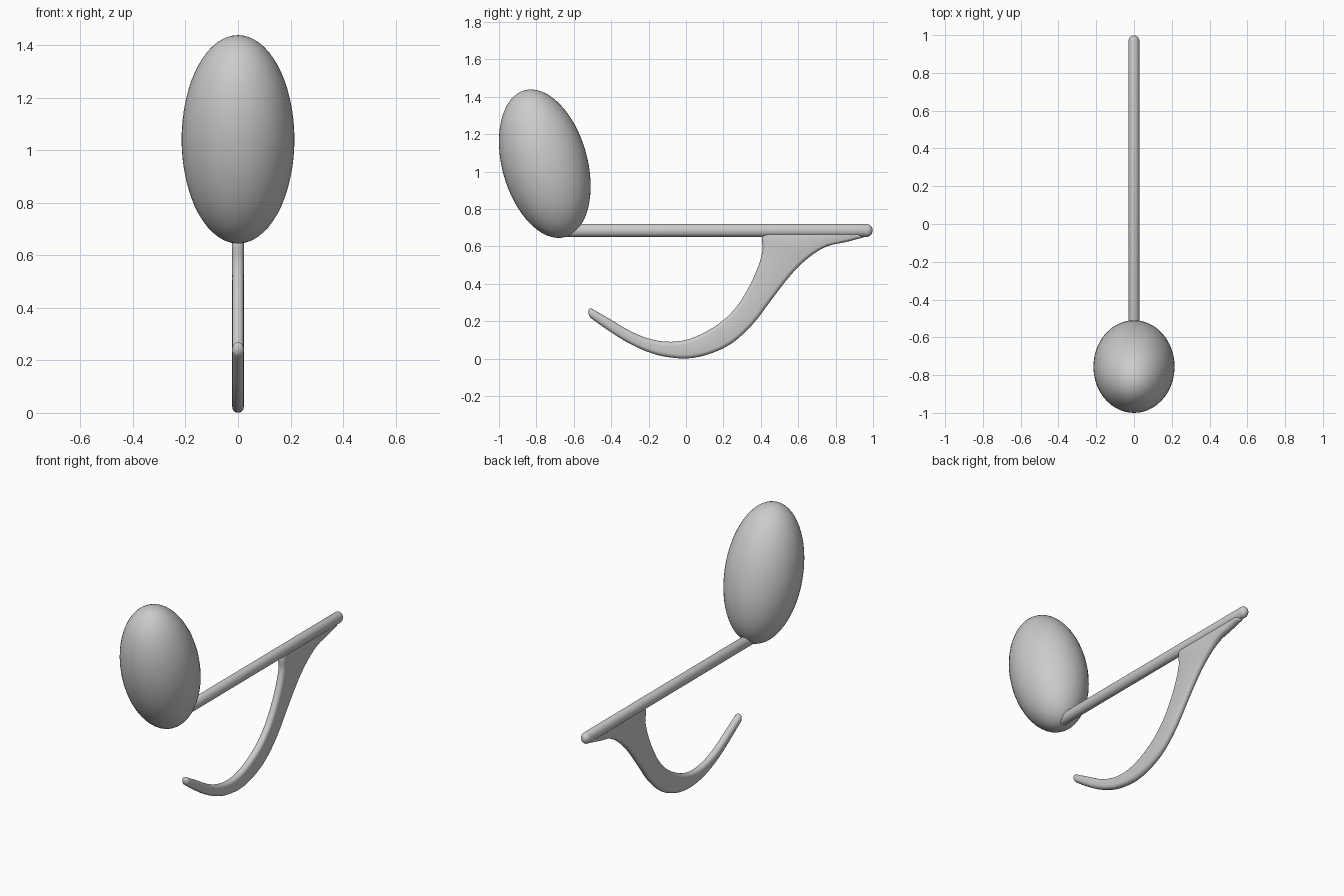
import bpy, bmesh
from math import sin, cos, pi, radians
from mathutils import Vector

if "Cube" in bpy.data.objects:
    bpy.data.objects.remove(bpy.data.objects["Cube"])


def skin(name, rings):
    """Skin a list of equal-length closed rings and cap both ends."""
    bm = bmesh.new()
    vs = [[bm.verts.new(p) for p in ring] for ring in rings]
    n = len(vs[0])
    for a, b in zip(vs, vs[1:]):
        for i in range(n):
            j = (i + 1) % n
            bm.faces.new((a[i], a[j], b[j], b[i]))
    bm.faces.new(vs[0])
    bm.faces.new(vs[-1])
    bmesh.ops.recalc_face_normals(bm, faces=bm.faces[:])
    me = bpy.data.meshes.new(name)
    bm.to_mesh(me)
    bm.free()
    me.shade_smooth()
    ob = bpy.data.objects.new(name, me)
    bpy.context.collection.objects.link(ob)
    return ob


def spline(a, b, c, d, t):
    return 0.5 * (2*b + (c - a)*t + (2*a - 5*b + 4*c - d)*t*t + (3*b - a - 3*c + d)*t**3)


def stadium(inner, outer, r, n=8):
    """Rounded slab section spanning inner to outer in the YZ plane."""
    i, o = Vector(inner), Vector(outer)
    d = o - i
    length = d.length
    d.normalize()
    cap = min(r, length / 2)
    ring = []
    for centre, start in ((o - d * cap, 0), (i + d * cap, pi)):
        for k in range(n + 1):
            a = start + pi * k / n
            p = centre + d * cap * sin(a)
            ring.append((r * cos(a), p.x, p.y))
    return ring


# Tilted ellipsoid lens
bpy.ops.mesh.primitive_uv_sphere_add(segments=48, ring_count=32, radius=1,
                                     location=(0, -0.755, 1.042),
                                     rotation=(radians(15.5), 0, 0))
lens = bpy.context.object
lens.name = "oval_lens"
lens.scale = (0.215, 0.228, 0.407)
bpy.ops.object.shade_smooth()

# Straight arm with rounded ends
Y0, Y1, CAP = -0.665, 0.998, 0.034
stations = [(Y0 + CAP * (1 - cos(a)), sin(a)) for a in [0.05 + k * pi / 14 for k in range(7)]]
stations += [(Y0 + Y1 - y, s) for y, s in reversed(stations)]
skin("straight_arm", [[(0.03 * s * cos(2*pi*k/24), y, 0.685 + 0.035 * s * sin(2*pi*k/24))
                       for k in range(24)] for y, s in stations])

# Curved hook: inner edge y, z and outer edge y, z
pairs = [Vector(p) for p in (
    (-0.505, 0.268, -0.506, 0.215), (-0.40, 0.207, -0.425, 0.157),
    (-0.30, 0.148, -0.32, 0.09), (-0.20, 0.107, -0.21, 0.038),
    (-0.10, 0.09, -0.11, 0.010), (0.0, 0.1, 0.01, 0.001),
    (0.10, 0.14, 0.13, 0.026), (0.20, 0.205, 0.25, 0.085),
    (0.28, 0.29, 0.36, 0.187), (0.34, 0.39, 0.45, 0.305),
    (0.385, 0.49, 0.53, 0.41), (0.41, 0.58, 0.60, 0.49),
    (0.42, 0.67, 0.68, 0.558), (0.60, 0.675, 0.76, 0.602),
    (0.75, 0.68, 0.85, 0.622), (0.88, 0.68, 0.95, 0.648))]
padded = [pairs[0]] + pairs + [pairs[-1]]
samples = []
for a, b, c, d in zip(padded, padded[1:], padded[2:], padded[3:]):
    samples += [spline(a, b, c, d, k / 4) for k in range(4)]
samples.append(pairs[-1])
rings = [stadium(s[:2], s[2:], 0.022) for s in samples]
# Rounded tip, shrinking towards the free end
base = [Vector(p) for p in rings[0]]
mid = sum(base, Vector()) / len(base)
for a in (0.4, 0.8, 1.15, 1.45):
    shift = Vector((0, -0.016, 0.008)) * sin(a)
    rings.insert(0, [mid + (p - mid) * cos(a) + shift for p in base])
skin("curved_hook", rings)
